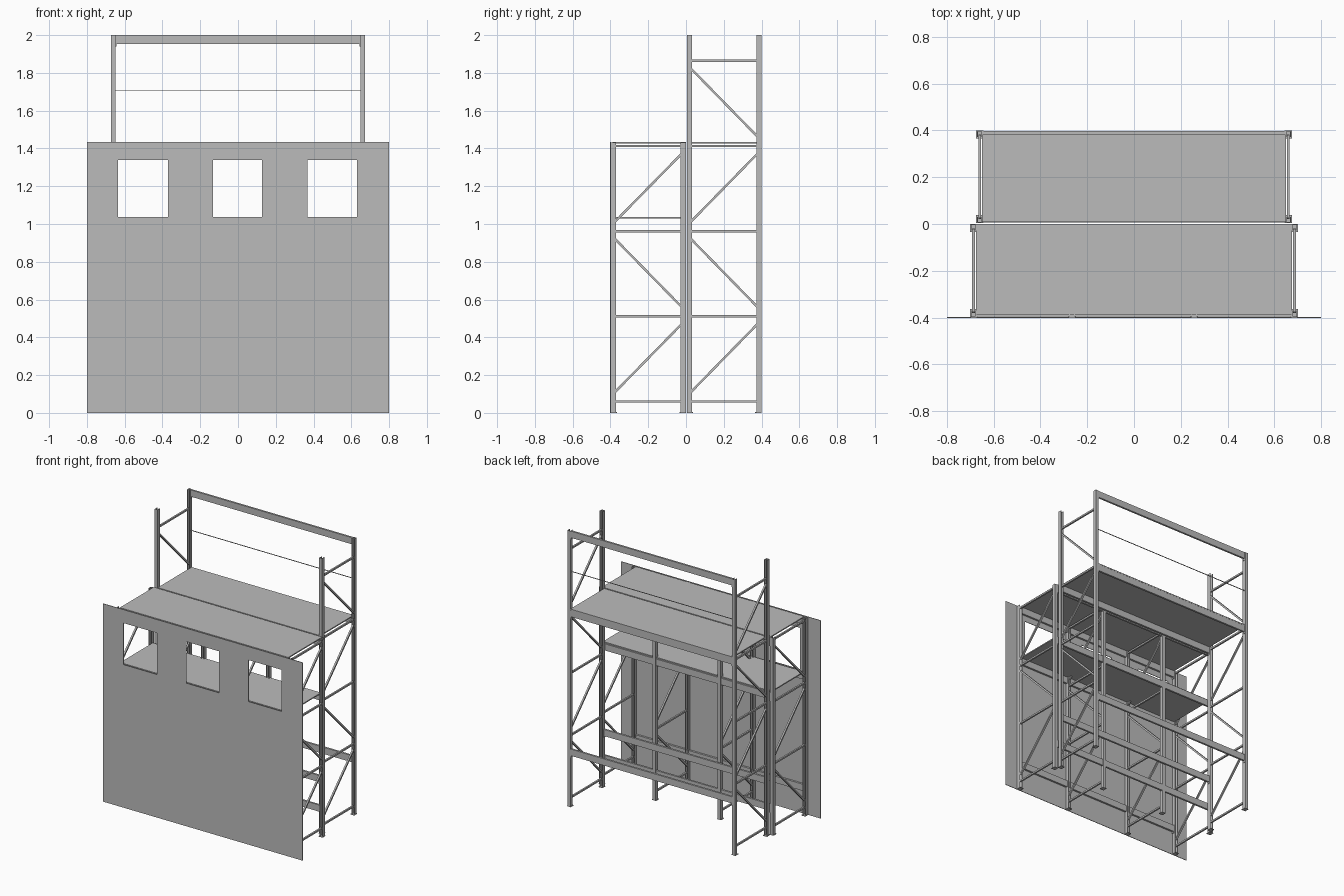
import bpy
import bmesh
from mathutils import Vector

cube = bpy.data.objects.get("Cube")
if cube:
    bpy.data.objects.remove(cube)

grey = bpy.data.materials.new("plain grey steel")
grey.use_nodes = True
COLOUR = (0.5, 0.5, 0.5, 1)
grey.diffuse_color = COLOUR
grey.node_tree.nodes["Principled BSDF"].inputs["Base Color"].default_value = COLOUR


def finish(name, bm):
    bmesh.ops.recalc_face_normals(bm, faces=bm.faces)
    mesh = bpy.data.meshes.new(name)
    bm.to_mesh(mesh)
    bm.free()
    mesh.materials.append(grey)
    obj = bpy.data.objects.new(name, mesh)
    bpy.context.collection.objects.link(obj)
    return obj


def add_box(bm, x0, x1, y0, y1, z0, z1):
    verts = bmesh.ops.create_cube(bm, size=1)["verts"]
    for v in verts:
        v.co = Vector((x1 if v.co.x > 0 else x0,
                       y1 if v.co.y > 0 else y0,
                       z1 if v.co.z > 0 else z0))


def box(name, *limits):
    bm = bmesh.new()
    add_box(bm, *limits)
    return finish(name, bm)


def post(name, x, y, inward, height, w=0.024, d=0.027, t=0.004):
    """Channel upright, open towards the inside of its frame, on a foot plate."""
    bm = bmesh.new()
    h = w / 2
    profile = [(-h, 0), (h, 0), (h, d), (h - t, d), (h - t, t),
               (t - h, t), (t - h, d), (-h, d)]
    verts = [bm.verts.new((x + px, y + inward * py, 0)) for px, py in profile]
    face = bm.faces.new(verts)
    grown = bmesh.ops.extrude_face_region(bm, geom=[face])["geom"]
    top = [g for g in grown if isinstance(g, bmesh.types.BMVert)]
    bmesh.ops.translate(bm, vec=(0, 0, height), verts=top)
    ys = sorted((y, y + inward * (d + 0.007)))
    add_box(bm, x - h - 0.004, x + h + 0.004, ys[0], ys[1], 0, 0.004)
    finish(name, bm)


def brace(bm, x, y0, z0, y1, z1, w=0.012):
    """Square bar lying in the plane of a side frame."""
    a, b = Vector((x, y0, z0)), Vector((x, y1, z1))
    across = Vector((0, -(b - a).z, (b - a).y)).normalized() * w / 2
    side = Vector((w / 2, 0, 0))
    rings = [[bm.verts.new(p + s * side + u * across)
              for s, u in ((-1, -1), (1, -1), (1, 1), (-1, 1))] for p in (a, b)]
    bm.faces.new(rings[0])
    bm.faces.new(rings[1])
    for i in range(4):
        j = (i + 1) % 4
        bm.faces.new((rings[0][i], rings[0][j], rings[1][j], rings[1][i]))


def frame(name, x, front, back, height):
    """Two uprights joined by horizontal and zigzag bracing."""
    post(name + "_front_post", x, front, 1, height)
    post(name + "_back_post", x, back, -1, height)
    y0, y1 = front + 0.022, back - 0.022
    bm = bmesh.new()
    z, rising = 0.06, True
    while z < height:
        brace(bm, x, y0, z, y1, z)
        if z + 0.45 < height:
            low, high = z + 0.05, z + 0.41
            brace(bm, x, y0, low if rising else high, y1, high if rising else low)
        z += 0.451
        rising = not rising
    finish(name + "_bracing", bm)


def beam(name, half, y, top, outward, height=0.048):
    """Long beam with a hook plate at each end."""
    bm = bmesh.new()
    add_box(bm, -half, half, y - 0.007, y + 0.007, top - height, top)
    for s in (-1, 1):
        x0, x1 = sorted((s * half, s * (half - 0.006)))
        add_box(bm, x0, x1, y - 0.009, y + 0.009, top - height - 0.012, top)
    finish(name, bm)


DECK = 1.435
F0, F1 = -0.398, -0.001   # front rack depth
B0, B1 = 0.004, 0.4       # back rack depth

# Front rack: end frames and two middle frames
for name, x in (("front_rack_left", 0.686), ("front_rack_right", -0.686),
                ("front_rack_middle_left", 0.257),
                ("front_rack_middle_right", -0.265)):
    frame(name, x, F0, F1, DECK - 0.003)

# Back rack: tall end frames
for name, x in (("back_rack_left", 0.66), ("back_rack_right", -0.66)):
    frame(name, x, B0, B1, 2.0)

# Beams of both racks
for label, y, out in (("front", F0 + 0.01, -1), ("back", F1 - 0.01, 1)):
    for level, z in (("low", 0.22), ("shelf", 1.028), ("top", DECK - 0.008)):
        beam(f"front_rack_{label}_{level}_beam", 0.675, y, z, out)
for label, y, out in (("front", B0 + 0.01, -1), ("back", B1 - 0.01, 1)):
    for level, z in (("low", 0.42), ("deck", DECK - 0.008)):
        beam(f"back_rack_{label}_{level}_beam", 0.65, y, z, out)
beam("back_rack_header_beam", 0.65, B1 - 0.01, 2.0, 1)

# Guard wire
box("guard_wire", -0.65, 0.65, B1 - 0.013, B1 - 0.009, 1.703, 1.707)

# Decks
box("front_top_deck", -0.675, 0.675, F0 + 0.009, F1, DECK - 0.008, DECK)
box("back_top_deck", -0.65, 0.65, B0 + 0.004, B1 - 0.002, DECK - 0.008, DECK)
box("front_shelf_deck", -0.675, 0.675, F0 + 0.012, F1 - 0.012, 1.028, 1.036)

# Front panel with three square windows, made from a grid of cells
xs = [-0.8, -0.635, -0.37, -0.133, 0.128, 0.367, 0.63, 0.8]
zs = [0, 1.037, 1.338, DECK]
bm = bmesh.new()
grid = [[bm.verts.new((x, -0.4, z)) for x in xs] for z in zs]
for r in range(len(zs) - 1):
    for c in range(len(xs) - 1):
        if not (r == 1 and c % 2 == 1):
            bm.faces.new((grid[r][c], grid[r][c + 1],
                          grid[r + 1][c + 1], grid[r + 1][c]))
panel = finish("front_panel", bm)
solid = panel.modifiers.new("thickness", "SOLIDIFY")
solid.thickness = 0.004
solid.offset = 0
